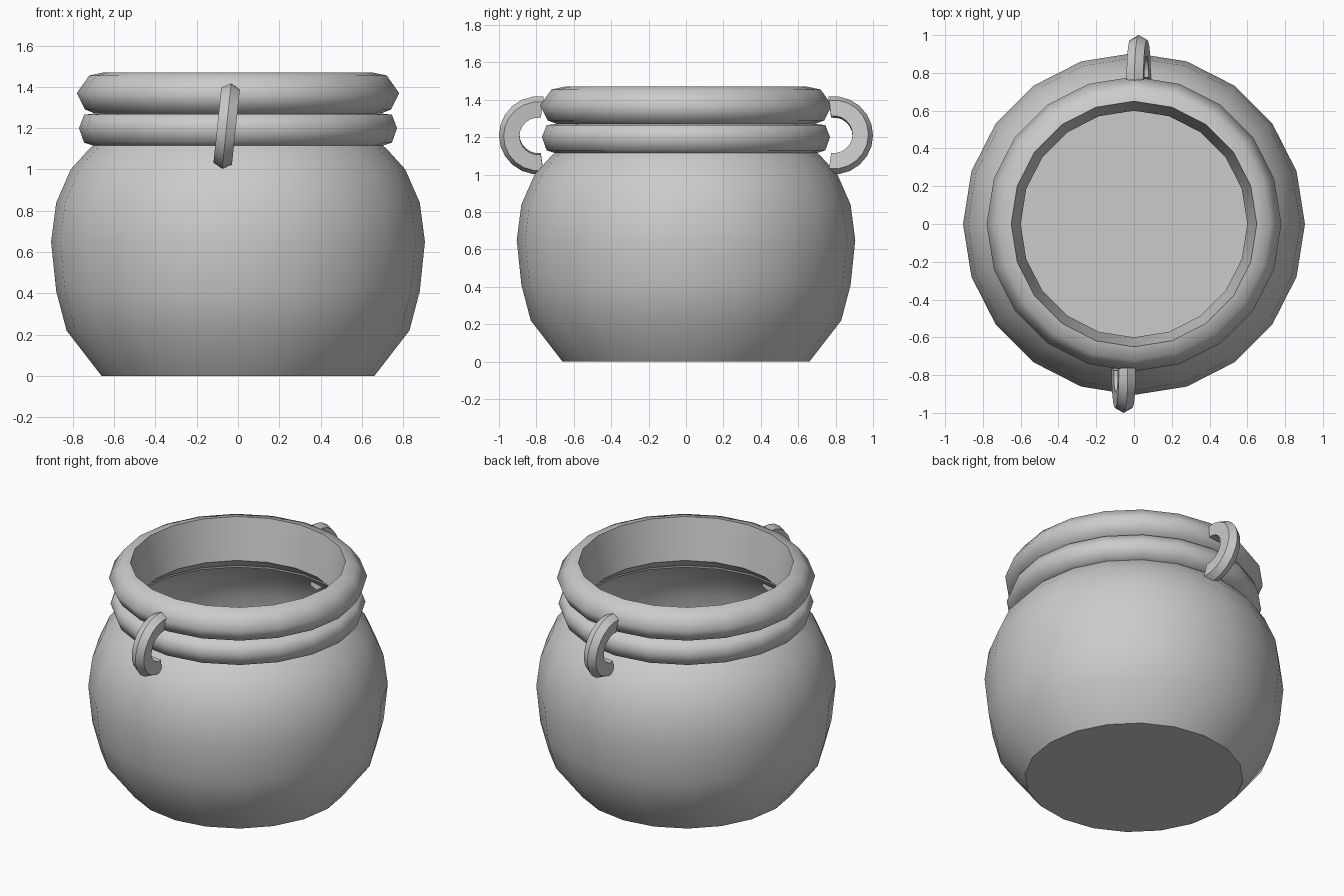
import bpy, bmesh, math
from mathutils import Matrix

cube = bpy.data.objects.get("Cube")
if cube:
    bpy.data.objects.remove(cube, do_unlink=True)

SIDES = 20

clay = bpy.data.materials.new("plain grey")
clay.use_nodes = True
grey = (0.6, 0.6, 0.6, 1)
clay.diffuse_color = grey
clay.node_tree.nodes["Principled BSDF"].inputs["Base Color"].default_value = grey


def finish(name, bm, angle):
    """Turn a bmesh into a smooth shaded object."""
    bmesh.ops.recalc_face_normals(bm, faces=bm.faces[:])
    mesh = bpy.data.meshes.new(name)
    bm.to_mesh(mesh)
    bm.free()
    mesh.materials.append(clay)
    obj = bpy.data.objects.new(name, mesh)
    bpy.context.collection.objects.link(obj)
    bpy.ops.object.select_all(action='DESELECT')
    obj.select_set(True)
    bpy.context.view_layer.objects.active = obj
    bpy.ops.object.shade_smooth_by_angle(angle=math.radians(angle))
    return obj


def sweep(profile, steps, start, arc, closed_profile):
    """Revolve an (r, z) profile about z; also returns its rings of vertices."""
    bm = bmesh.new()
    full = arc >= 360
    rings = []
    for i in range(steps if full else steps + 1):
        a = math.radians(start + arc * i / steps)
        rings.append([bm.verts.new((r * math.cos(a), r * math.sin(a), z))
                      for r, z in profile])
    n = len(profile)
    for i in range(steps):
        a, b = rings[i], rings[(i + 1) % len(rings)]
        for j in range(n if closed_profile else n - 1):
            k = (j + 1) % n
            bm.faces.new((a[j], b[j], b[k], a[k]))
    return bm, rings


# Round body: one skin with a flat floor and an open neck
body_profile = [(0.66, 0), (0.83, 0.22), (0.88, 0.41), (0.905, 0.65),
                (0.88, 0.84), (0.81, 1.0), (0.72, 1.1), (0.6, 1.2)]
bm, rings = sweep(body_profile, SIDES, 0, 360, False)
bm.faces.new([ring[0] for ring in rings])
finish("pot_body", bm, 50)

# Lower neck band and upper rim
band_profile = [(0.66, 1.275), (0.745, 1.265), (0.77, 1.2), (0.745, 1.13),
                (0.69, 1.112)]
rim_profile = [(0.6, 1.2), (0.65, 1.47), (0.72, 1.455), (0.78, 1.37),
               (0.74, 1.29), (0.69, 1.27)]
for name, profile in (("neck_band", band_profile), ("rim", rim_profile)):
    bm, rings = sweep(profile, SIDES, 0, 360, True)
    finish(name, bm, 65)

# Ring handles: wide inside, ridged outside, leaning slightly sideways
handle_profile = [(0.1, -0.042), (0.185, -0.045), (0.21, 0), (0.185, 0.045),
                  (0.1, 0.042)]
for name, turn, x in (("front_handle", 180, -0.055), ("back_handle", 0, 0.025)):
    bm, rings = sweep(handle_profile, 12, -98, 196, True)
    bm.faces.new(rings[0])
    bm.faces.new(rings[-1])
    # Stand the arc upright with its bulge towards +y, then lean and place it
    upright = Matrix(((0, 0, 1, 0), (1, 0, 0, 0), (0, 1, 0, 0), (0, 0, 0, 1)))
    lean = Matrix.Rotation(math.radians(-6), 4, 'Y')
    place = Matrix.Translation((x, 0.79 if turn == 0 else -0.79, 1.21))
    spin = Matrix.Rotation(math.radians(turn), 4, 'Z')
    bm.transform(place @ spin @ lean @ upright)
    finish(name, bm, 30)
